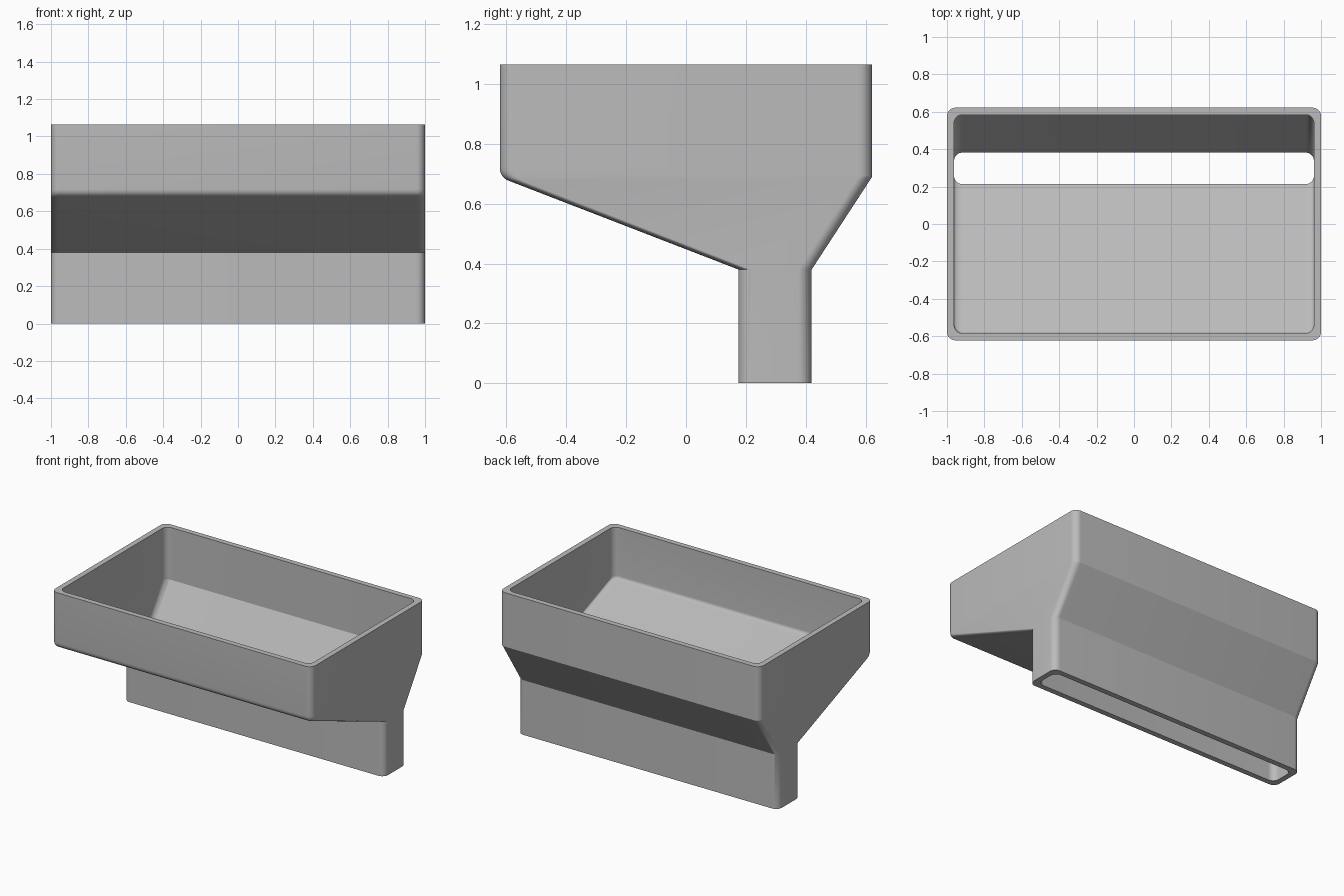
import bpy
import bmesh
from math import cos, sin, pi, radians
from mathutils import Vector

if "Cube" in bpy.data.objects:
    bpy.data.objects.remove(bpy.data.objects["Cube"], do_unlink=True)

TOP = 1.065
WALL = 0.038
CORNER = 0.045

grey = bpy.data.materials.new("plain grey")
grey.use_nodes = True
colour = (0.5, 0.5, 0.5, 1)
grey.diffuse_color = colour
grey.node_tree.nodes["Principled BSDF"].inputs["Base Color"].default_value = colour


def soften(profile, i, size, steps=6):
    """Replace point i of a (y, z) profile with a rounded bend."""
    before, p, after = (Vector(q) for q in profile[i - 1:i + 2])
    a = p + (before - p).normalized() * size
    b = p + (after - p).normalized() * size
    bend = []
    for s in range(steps + 1):
        t = s / steps
        bend.append(tuple(a * (1 - t) ** 2 + p * 2 * t * (1 - t) + b * t * t))
    return profile[:i] + bend + profile[i + 1:]


def y_at(profile, z):
    for (y0, z0), (y1, z1) in zip(profile, profile[1:]):
        if z <= z1:
            return y0 + (y1 - y0) * (z - z0) / (z1 - z0)
    return profile[-1][0]


def rounded_loop(bm, half_x, y0, y1, z, radius, steps=10):
    """Horizontal rounded rectangle of vertices."""
    verts = []
    centres = [(half_x - radius, y1 - radius), (radius - half_x, y1 - radius),
               (radius - half_x, y0 + radius), (half_x - radius, y0 + radius)]
    for k, (cx, cy) in enumerate(centres):
        for s in range(steps + 1):
            a = (k + s / steps) * pi / 2
            verts.append(bm.verts.new((cx + radius * cos(a), cy + radius * sin(a), z)))
    return verts


def skin(bm, front, back, half_x):
    """Stack of loops following the front and back profiles, bottom to top."""
    levels = sorted({round(z, 4) for y, z in front + back})
    return [rounded_loop(bm, half_x, y_at(front, z), y_at(back, z), z, CORNER)
            for z in levels]


# Outer and inner wall profiles, from the spout up to the rim
outer_front = soften([(0.175, 0), (0.175, 0.38), (-0.622, 0.688), (-0.622, TOP)], 2, 0.032)
outer_back = [(0.42, 0), (0.42, 0.38), (0.622, 0.69), (0.622, TOP)]
inner_front = soften([(0.213, 0), (0.213, 0.406), (-0.584, 0.714), (-0.584, TOP)], 2, 0.018)
inner_back = [(0.382, 0), (0.382, 0.392), (0.584, 0.702), (0.584, TOP)]

# Hopper: up the outside, over the rim, down the inside, back round the spout mouth
bm = bmesh.new()
loops = skin(bm, outer_front, outer_back, 1.0)
loops += reversed(skin(bm, inner_front, inner_back, 1.0 - WALL))
for a, b in zip(loops, loops[1:] + loops[:1]):
    for i in range(len(a)):
        j = (i + 1) % len(a)
        bm.faces.new((a[i], a[j], b[j], b[i]))
bmesh.ops.recalc_face_normals(bm, faces=bm.faces)

mesh = bpy.data.meshes.new("hopper")
bm.to_mesh(mesh)
bm.free()
mesh.materials.append(grey)
hopper = bpy.data.objects.new("hopper", mesh)
bpy.context.collection.objects.link(hopper)
bpy.ops.object.select_all(action="DESELECT")
hopper.select_set(True)
bpy.context.view_layer.objects.active = hopper
bpy.ops.object.shade_smooth_by_angle(angle=radians(30))
